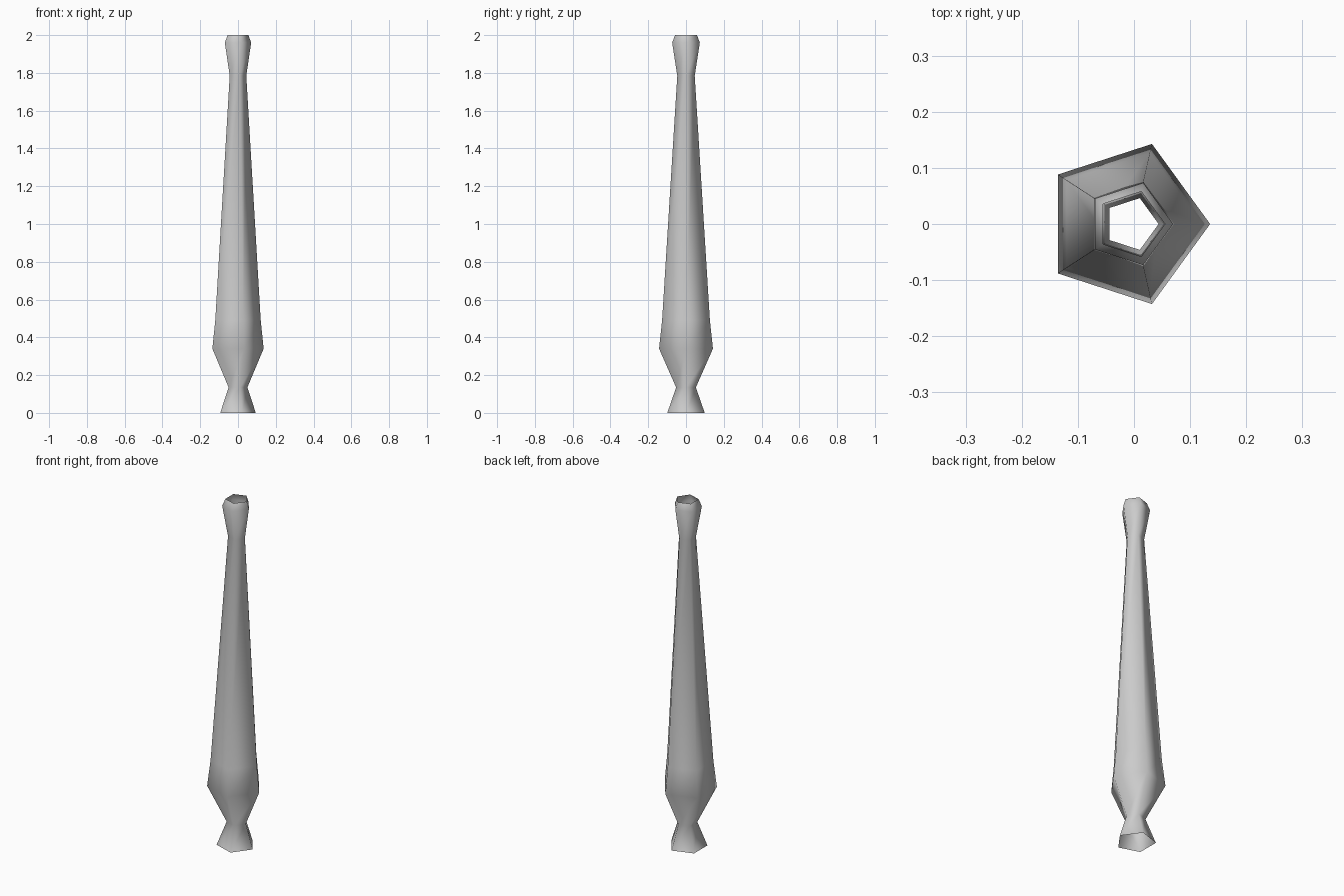
import bpy, bmesh, math

if "Cube" in bpy.data.objects:
    bpy.data.objects.remove(bpy.data.objects["Cube"])

SIDES = 5
# Profile of the post: (height, pentagon radius)
PROFILE = [(0.0, 0.104), (0.135, 0.055), (0.34, 0.150), (0.49, 0.133),
           (1.785, 0.0485), (1.96, 0.077), (2.0, 0.061)]


def ring(bm, z, r):
    # Pentagon pointing to +x, its width centred on x = 0
    shift = (math.cos(math.pi / SIDES) - 1) / 2
    return [bm.verts.new((r * (math.cos(a) + shift), r * math.sin(a), z))
            for a in (2 * math.pi * i / SIDES for i in range(SIDES))]


# Open-ended tapered shaft
bm = bmesh.new()
rings = [ring(bm, z, r) for z, r in PROFILE]
for lo, hi in zip(rings, rings[1:]):
    for i in range(SIDES):
        j = (i + 1) % SIDES
        face = bm.faces.new((lo[i], lo[j], hi[j], hi[i]))
        face.smooth = True

mesh = bpy.data.meshes.new("turned_post")
bm.to_mesh(mesh)
bm.free()
post = bpy.data.objects.new("turned_post", mesh)
bpy.context.collection.objects.link(post)
